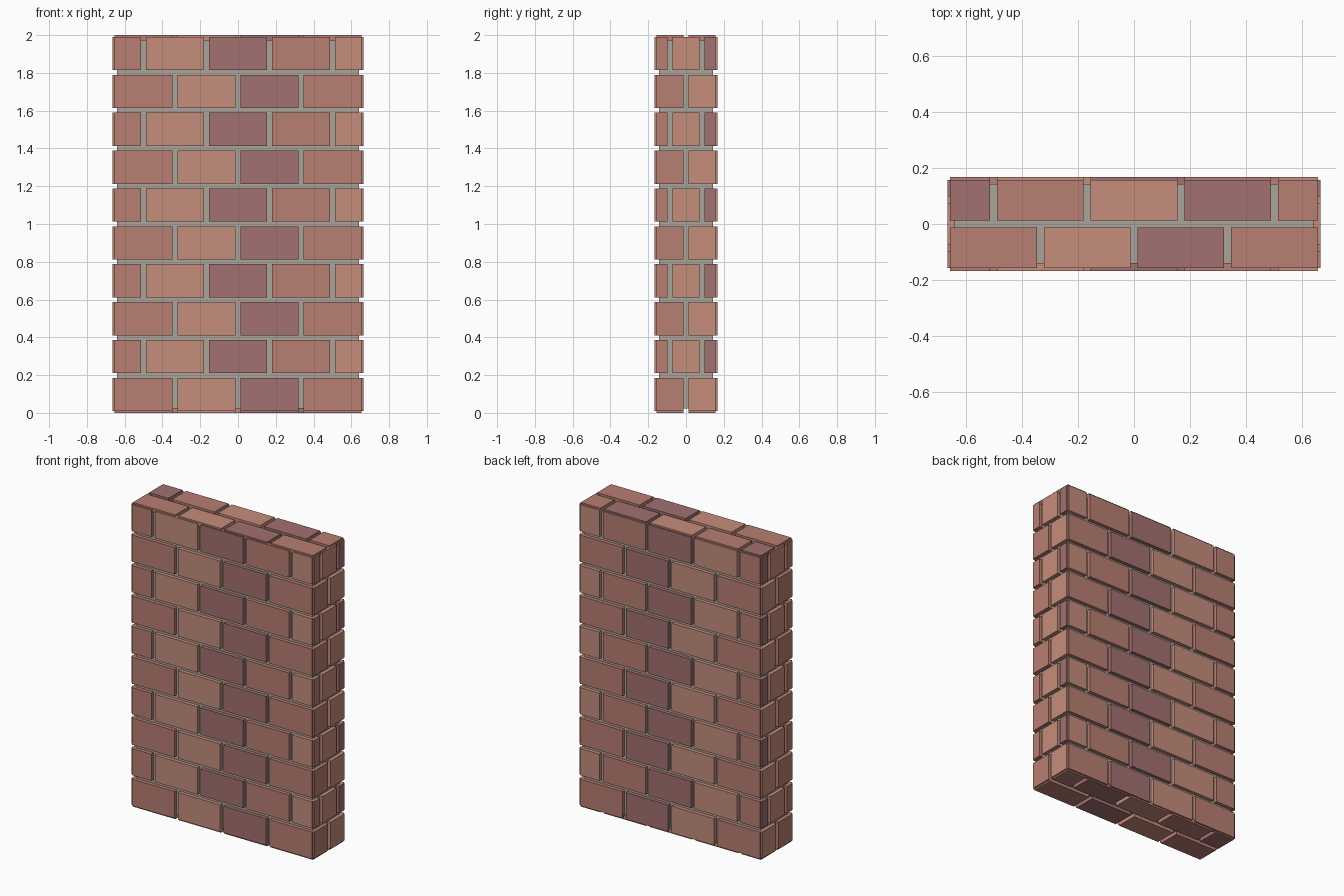
import bpy, bmesh

if "Cube" in bpy.data.objects:
    bpy.data.objects.remove(bpy.data.objects["Cube"])

HX, HY, H = 0.665, 0.167, 2.0      # outer half sizes and height
STEP = 0.01                        # brick facing inset at every corner
RECESS = 0.024                     # depth of the mortar joints
GAP = 0.025                        # joint width


def material(name, rgb):
    m = bpy.data.materials.new(name)
    m.diffuse_color = (*rgb, 1)
    m.use_nodes = True
    m.node_tree.nodes["Principled BSDF"].inputs["Base Color"].default_value = m.diffuse_color
    return m


BRICKS = [material("red_brick", (0.48, 0.21, 0.17)),
          material("tan_brick", (0.56, 0.27, 0.20)),
          material("dark_brick", (0.36, 0.165, 0.16))]
MORTAR = material("mortar", (0.40, 0.37, 0.32))


def add_box(bm, lo, hi, mat=0):
    verts = bmesh.ops.create_cube(bm, size=1)["verts"]
    for v in verts:
        for k in range(3):
            v.co[k] = lo[k] if v.co[k] < 0 else hi[k]
    for f in {f for v in verts for f in v.link_faces}:
        f.material_index = mat


def finish(bm, name, mats):
    mesh = bpy.data.meshes.new(name)
    bm.to_mesh(mesh)
    bm.free()
    for m in mats:
        mesh.materials.append(m)
    bpy.context.collection.objects.link(bpy.data.objects.new(name, mesh))


def spans(half, count, odd):
    """Brick start/end along a course; odd courses are shifted half a brick."""
    pitch = (2 * half + GAP) / count
    start = -half - (pitch / 2 if odd else 0)
    out = []
    for i in range(count + odd):
        a = start + i * pitch
        out.append((max(a, -half), min(a + pitch - GAP, half)))
    return out


def facing(name, u, v, w, count, half, rows, v0, v1, w0, w1, shift=0):
    """Running bond: bricks along axis u, courses along v, thickness on w."""
    bm = bmesh.new()
    pitch = (v1 - v0 + GAP) / rows
    for r in range(rows):
        for i, (a, b) in enumerate(spans(half, count, r % 2)):
            lo, hi = [0] * 3, [0] * 3
            lo[u], hi[u] = a, b
            lo[v], hi[v] = v0 + r * pitch, v0 + (r + 1) * pitch - GAP
            lo[w], hi[w] = w0, w1
            add_box(bm, lo, hi, (i + shift * r) % 3)
    finish(bm, name, BRICKS)


# mortar core
bm = bmesh.new()
add_box(bm, (-HX + RECESS, -HY + RECESS, RECESS), (HX - RECESS, HY - RECESS, H - RECESS))
finish(bm, "mortar_core", [MORTAR])

# brick facings on all six sides
D = RECESS + 0.004
bx, by, z0, z1 = HX - STEP, HY - STEP, STEP, H - STEP
facing("front_bricks", 0, 2, 1, 4, bx, 10, z0, z1, -HY, -HY + D)
facing("back_bricks", 0, 2, 1, 4, bx, 10, z0, z1, HY - D, HY)
facing("left_bricks", 1, 2, 0, 2, by, 10, z0, z1, -HX, -HX + D)
facing("right_bricks", 1, 2, 0, 2, by, 10, z0, z1, HX - D, HX)
facing("top_bricks", 0, 1, 2, 4, bx, 2, -by, by, H - D, H, 2)
facing("bottom_bricks", 0, 1, 2, 4, bx, 2, -by, by, 0, D, 2)
